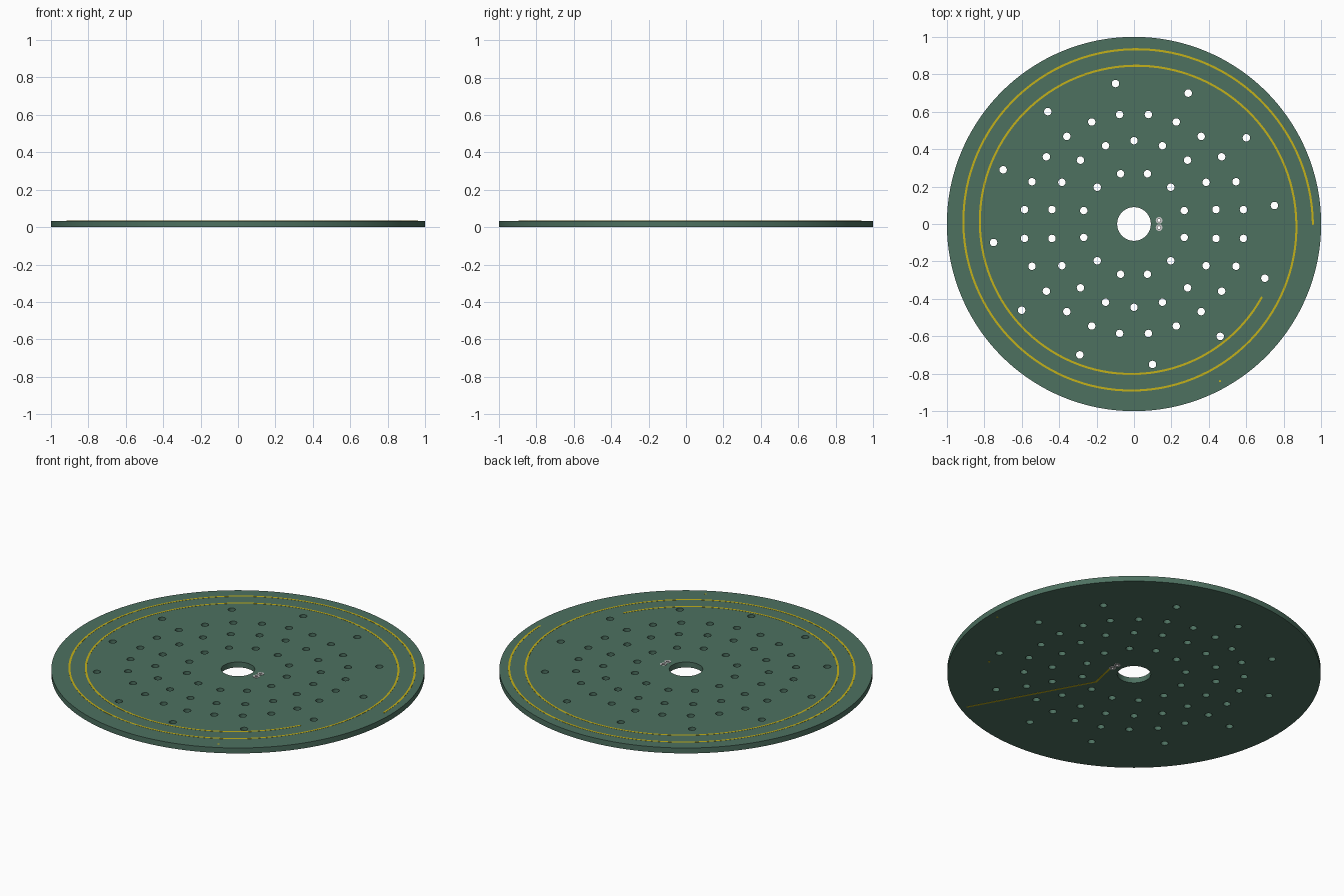
import bpy, bmesh
from math import cos, sin, pi, radians
from mathutils import Vector

if "Cube" in bpy.data.objects:
    bpy.data.objects.remove(bpy.data.objects["Cube"])

Z0, Z1 = 0.002, 0.034          # board underside and top
COPPER = 0.0008                # trace thickness
TRACE_W = 0.011
PADS = [(0.134, 0.0195), (0.134, -0.0195)]


def material(name, rgb):
    m = bpy.data.materials.new(name)
    m.diffuse_color = (*rgb, 1)
    m.use_nodes = True
    m.node_tree.nodes["Principled BSDF"].inputs["Base Color"].default_value = m.diffuse_color
    return m


GREEN = material("board_green", (0.075, 0.165, 0.118))
YELLOW = material("copper_yellow", (0.55, 0.44, 0.01))


def polar(r, deg):
    a = radians(deg)
    return Vector((r * cos(a), r * sin(a)))


def finish(bm, name, mat=None):
    bmesh.ops.remove_doubles(bm, verts=bm.verts, dist=1e-5)
    bmesh.ops.recalc_face_normals(bm, faces=bm.faces)
    me = bpy.data.meshes.new(name)
    bm.to_mesh(me)
    bm.free()
    ob = bpy.data.objects.new(name, me)
    bpy.context.collection.objects.link(ob)
    if mat:
        me.materials.append(mat)
    bpy.ops.object.select_all(action='DESELECT')
    ob.select_set(True)
    bpy.context.view_layer.objects.active = ob
    bpy.ops.object.shade_smooth_by_angle(angle=radians(30))
    return ob


def circle_spline(cu, r, n, cx=0, cy=0):
    s = cu.splines.new('POLY')
    s.points.add(n - 1)
    for i, p in enumerate(s.points):
        a = 2 * pi * i / n
        p.co = (cx + r * cos(a), cy + r * sin(a), 0, 1)
    s.use_cyclic_u = True


def trace(name, pts, z_low, z_high):
    """Flat copper strip of constant width along a 2D path."""
    bm = bmesh.new()
    rings = []
    for i, p in enumerate(pts):
        a = (p - pts[i - 1]).normalized() if i else (pts[1] - p).normalized()
        b = (pts[i + 1] - p).normalized() if i < len(pts) - 1 else a
        t = (a + b).normalized()
        n = Vector((-t.y, t.x)) * TRACE_W / 2 / t.dot(a)
        rings.append([bm.verts.new((*q, z)) for q, z in
                      ((p + n, z_low), (p - n, z_low), (p - n, z_high), (p + n, z_high))])
    for r, s in zip(rings, rings[1:]):
        for k in range(4):
            bm.faces.new((r[k], r[(k + 1) % 4], s[(k + 1) % 4], s[k]))
    bm.faces.new(rings[0])
    bm.faces.new(rings[-1])
    return finish(bm, name, YELLOW)


def revolve(name, profile, centre, n, mat=None):
    """Closed ring from an (r, z) profile."""
    bm = bmesh.new()
    rings = [[bm.verts.new((centre[0] + r * cos(2 * pi * i / n),
                            centre[1] + r * sin(2 * pi * i / n), z))
              for r, z in profile] for i in range(n)]
    m = len(profile)
    for i in range(n):
        a, b = rings[i], rings[(i + 1) % n]
        for k in range(m):
            bm.faces.new((a[k], a[(k + 1) % m], b[(k + 1) % m], b[k]))
    return finish(bm, name, mat)


# Board: filled outline with centre hole, four rings of drill holes and pad holes
cu = bpy.data.curves.new("board_outline", 'CURVE')
cu.dimensions = '2D'
cu.fill_mode = 'BOTH'
cu.extrude = (Z1 - Z0) / 2
circle_spline(cu, 1.0, 180)
circle_spline(cu, 0.09, 64)
for radius, count, start in ((0.278, 12, 15), (0.445, 18, 10), (0.59, 24, 7.5), (0.757, 12, 7.5)):
    for i in range(count):
        circle_spline(cu, 0.02, 24, *polar(radius, start + 360 * i / count))
for p in PADS:
    circle_spline(cu, 0.009, 20, *p)
tmp = bpy.data.objects.new("board_outline", cu)
bpy.context.collection.objects.link(tmp)
bpy.context.view_layer.update()
bm = bmesh.new()
me = bpy.data.meshes.new_from_object(tmp.evaluated_get(bpy.context.evaluated_depsgraph_get()))
bm.from_mesh(me)
bmesh.ops.translate(bm, verts=bm.verts, vec=(0, 0, (Z0 + Z1) / 2))
bpy.data.objects.remove(tmp)
bpy.data.meshes.remove(me)
finish(bm, "board", GREEN)

# Spiral trace on the top, almost two turns inwards
SWEEP = 690
spiral = [polar(0.956 - 0.169 * i / 230, SWEEP * i / 230) for i in range(231)]
trace("spiral_trace", spiral, Z1 - 0.001, Z1 + COPPER)

# Feed trace on the underside, from the rim via to a pad
feed = [polar(0.957, -61.3), polar(0.218, -61.3), Vector((0.14, -0.034))]
trace("feed_trace", feed, Z0 - COPPER, Z0 + 0.001)

# Small plated vias through the board
for i, (r, a) in enumerate(((0.956, 0), (0.787, -30), (0.957, -61.3))):
    bm = bmesh.new()
    bmesh.ops.create_cone(bm, cap_ends=True, segments=16, radius1=0.006, radius2=0.006,
                          depth=Z1 - Z0 + 2 * COPPER)
    bmesh.ops.translate(bm, verts=bm.verts, vec=(*polar(r, a), (Z0 + Z1) / 2))
    finish(bm, f"via_{i + 1}", YELLOW)

# Solder pads: flanged eyelets beside the centre hole
eyelet = [(0.008, 0), (0.018, 0), (0.018, Z0 + 0.0005), (0.0095, Z0 + 0.0005),
          (0.0095, Z1 - 0.0005), (0.018, Z1 - 0.0005), (0.018, Z1 + Z0), (0.008, Z1 + Z0)]
for i, p in enumerate(PADS):
    revolve(f"solder_pad_{i + 1}", eyelet, p, 24)
